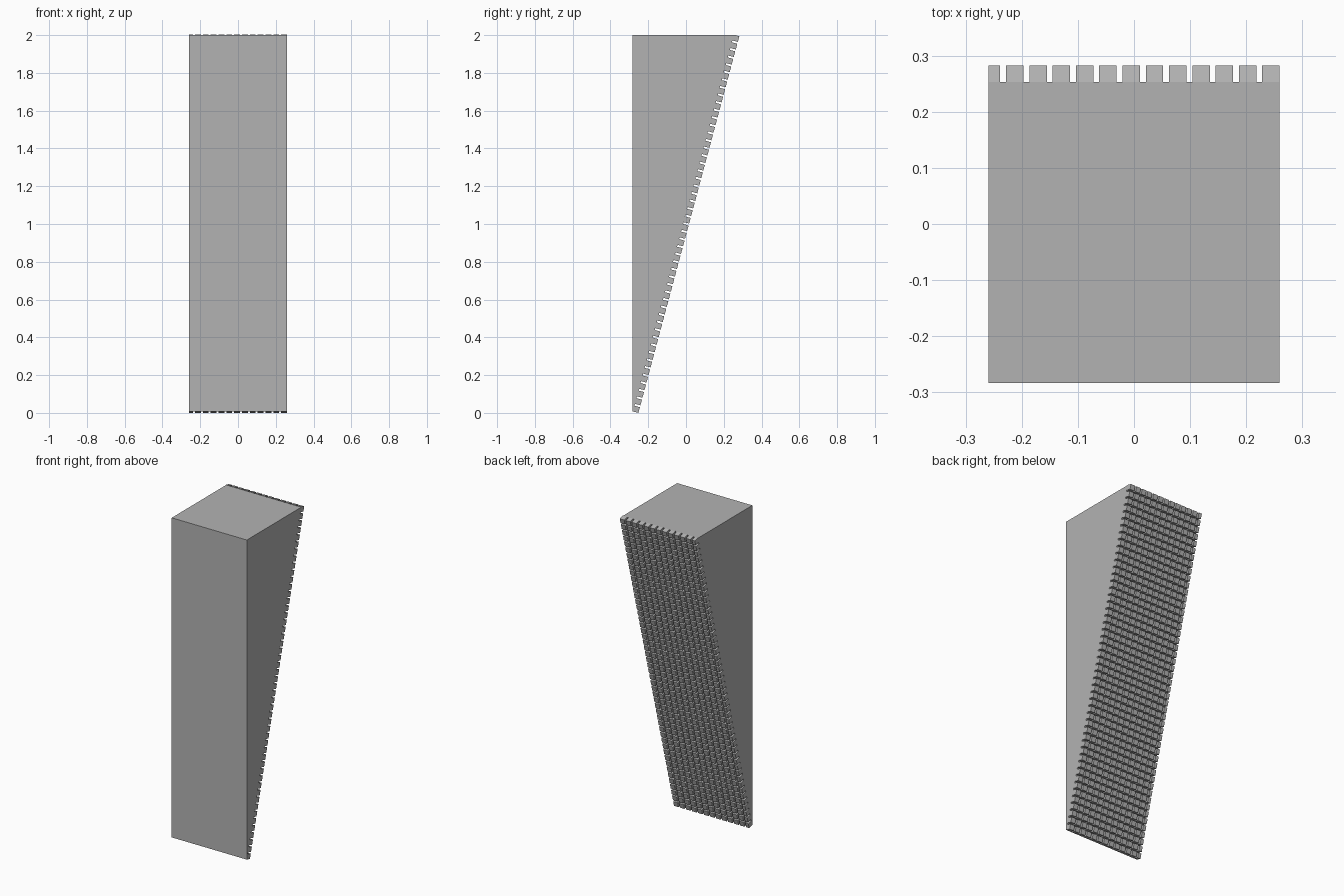
import bpy, bmesh
from mathutils import Vector

cube = bpy.data.objects.get("Cube")
if cube:
    bpy.data.objects.remove(cube)

grey = bpy.data.materials.new("plain_grey")
grey.use_nodes = True
grey.diffuse_color = (0.45, 0.45, 0.45, 1)
grey.node_tree.nodes["Principled BSDF"].inputs["Base Color"].default_value = (0.45, 0.45, 0.45, 1)

HALF_X, FRONT, BACK, TOP = 0.259, -0.283, 0.284, 2.0
FOOT = Vector((0, -0.252, 0.0))           # lower end of the sloped stud faces
HEAD = Vector((0, BACK, TOP))             # upper end of the sloped stud faces
UP = (HEAD - FOOT).normalized()
OUT = Vector((0, UP.z, -UP.y))            # outward from the slope
LENGTH = (HEAD - FOOT).length
DEPTH, PITCH, SLOT = 0.03, 0.0415, 0.0104


def make_object(name, bm):
    bmesh.ops.recalc_face_normals(bm, faces=bm.faces)
    mesh = bpy.data.meshes.new(name)
    bm.to_mesh(mesh)
    bm.free()
    obj = bpy.data.objects.new(name, mesh)
    bpy.context.collection.objects.link(obj)
    mesh.materials.append(grey)
    return obj


def extrude_profile(bm, points, x0, x1):
    """Sweep a side profile of (y, z) points from x0 to x1."""
    a = [bm.verts.new((x0, y, z)) for y, z in points]
    b = [bm.verts.new((x1, y, z)) for y, z in points]
    bm.faces.new(a)
    bm.faces.new(b[::-1])
    for i in range(len(a)):
        j = (i + 1) % len(a)
        bm.faces.new((a[i], b[i], b[j], a[j]))


def spans(start, end, first_end):
    """Stud intervals separated by evenly spaced slots."""
    result, low, high = [], start, first_end
    while high < end:
        result.append((low, high))
        low = high + SLOT
        high += PITCH
    if low < end:
        result.append((low, end))
    return result


def slope_point(along, depth):
    p = FOOT + UP * along - OUT * depth
    return p.y, p.z


# Solid wedge behind the studs
core_y = BACK - DEPTH / UP.z
wedge = bmesh.new()
extrude_profile(wedge, [(FRONT, TOP), (FRONT, 0.008), slope_point(0, DEPTH),
                        (core_y, TOP)], -HALF_X, HALF_X)
make_object("wedge_body", wedge)

# Grid of square studs on the sloped back, the top row cut level with the top
studs = bmesh.new()
columns = spans(-HALF_X, HALF_X, -0.2384)
for low, high in spans(0, LENGTH, PITCH - SLOT):
    top_row = high == LENGTH
    inner_top = (core_y, TOP) if top_row else slope_point(high, DEPTH)
    profile = [slope_point(low, 0), slope_point(high, 0), inner_top, slope_point(low, DEPTH)]
    for x0, x1 in columns:
        extrude_profile(studs, profile, x0, x1)
make_object("back_studs", studs)
